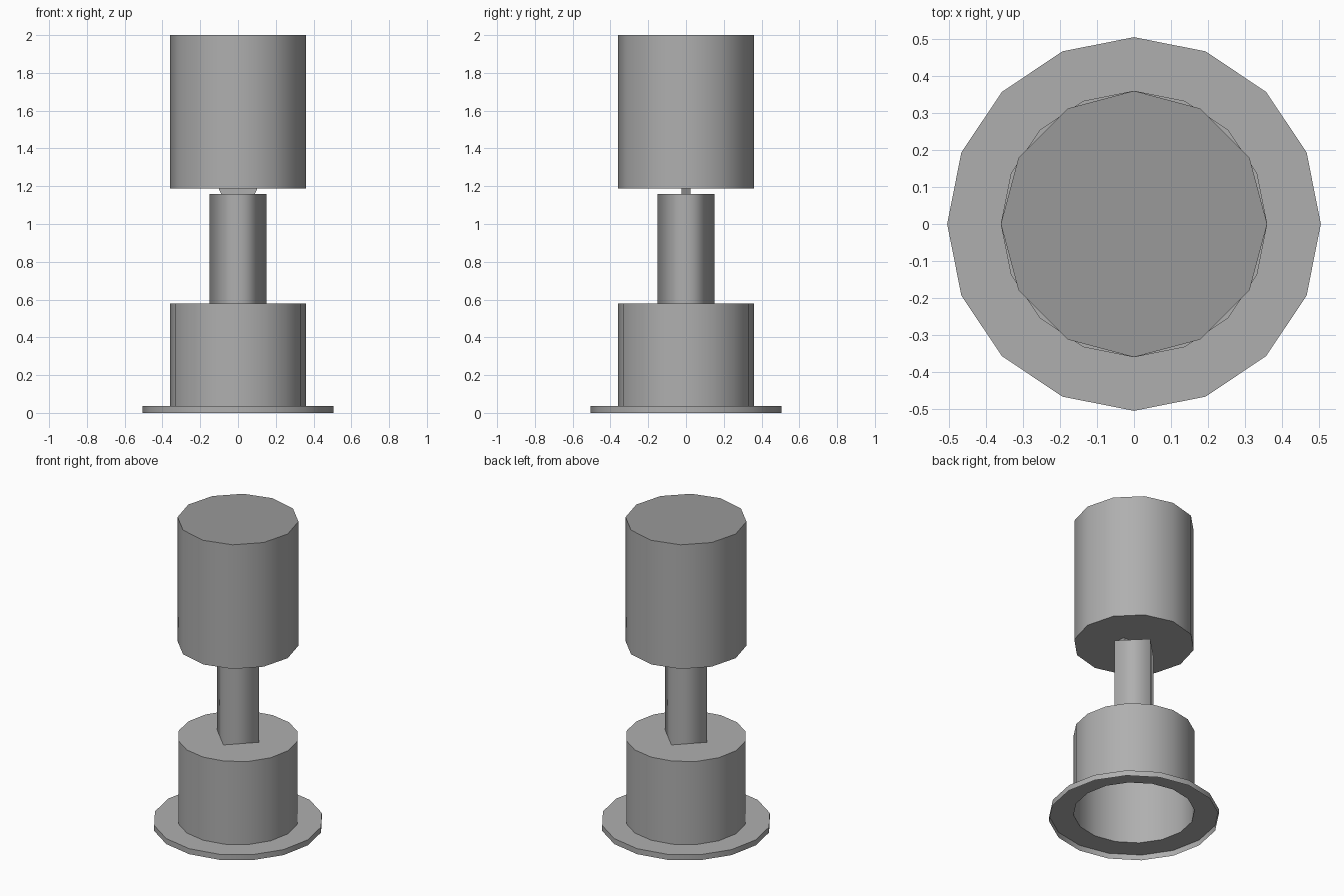
import bpy, bmesh
from math import sin, cos, tau

if "Cube" in bpy.data.objects:
    bpy.data.objects.remove(bpy.data.objects["Cube"])


def make_material(name, value):
    mat = bpy.data.materials.new(name)
    mat.diffuse_color = (value, value, value, 1)
    mat.use_nodes = True
    mat.node_tree.nodes["Principled BSDF"].inputs["Base Color"].default_value = mat.diffuse_color
    return mat


grey = make_material("grey", 0.43)
dark_grey = make_material("dark_grey", 0.32)


def finish(name, bm):
    # smooth side walls, flat caps with sharp rims
    for f in bm.faces:
        f.smooth = abs(f.normal.z) < 0.5
    for e in bm.edges:
        if len({f.smooth for f in e.link_faces}) > 1:
            e.smooth = False
    mesh = bpy.data.meshes.new(name)
    bm.to_mesh(mesh)
    bm.free()
    mesh.materials.append(grey)
    obj = bpy.data.objects.new(name, mesh)
    bpy.context.collection.objects.link(obj)
    return obj


def lathe(name, profile, sides, cap_bottom=False, cap_top=False):
    bm = bmesh.new()
    rings = [[bm.verts.new((r * cos(tau * i / sides), r * sin(tau * i / sides), z))
              for i in range(sides)] for r, z in profile]
    for a, b in zip(rings, rings[1:]):
        for i in range(sides):
            j = (i + 1) % sides
            bm.faces.new((a[i], a[j], b[j], b[i]))
    if cap_bottom:
        bm.faces.new(rings[0][::-1])
    if cap_top:
        bm.faces.new(rings[-1])
    bm.normal_update()
    return finish(name, bm)


# flange shell at the foot: rim and top ring, open underneath
lathe("base_flange", [(0.505, 0), (0.505, 0.036), (0.36, 0.036)], 16)
# hollow lower body, open underneath
lathe("lower_body", [(0.36, 0.036), (0.36, 0.58)], 16, cap_top=True)
# four-sided stem
lathe("stem", [(0.151, 0.58), (0.151, 1.16)], 4, cap_top=True)
# twelve-sided upper drum with a darker top face
drum = lathe("upper_drum", [(0.36, 1.187), (0.36, 2.0)], 12, cap_bottom=True, cap_top=True)
drum.data.materials.append(dark_grey)
for p in drum.data.polygons:
    if p.normal.z > 0.5:
        p.material_index = 1

# thin tapered tab joining stem and drum
bm = bmesh.new()
bmesh.ops.create_cube(bm, size=1)
for v in bm.verts:
    upper = v.co.z > 0
    half = 0.102 if upper else 0.09
    v.co = (half if v.co.x > 0 else -half, v.co.y * 0.05, 1.187 if upper else 1.16)
bm.normal_update()
tab = finish("connector_tab", bm)
for p in tab.data.polygons:
    p.use_smooth = False
